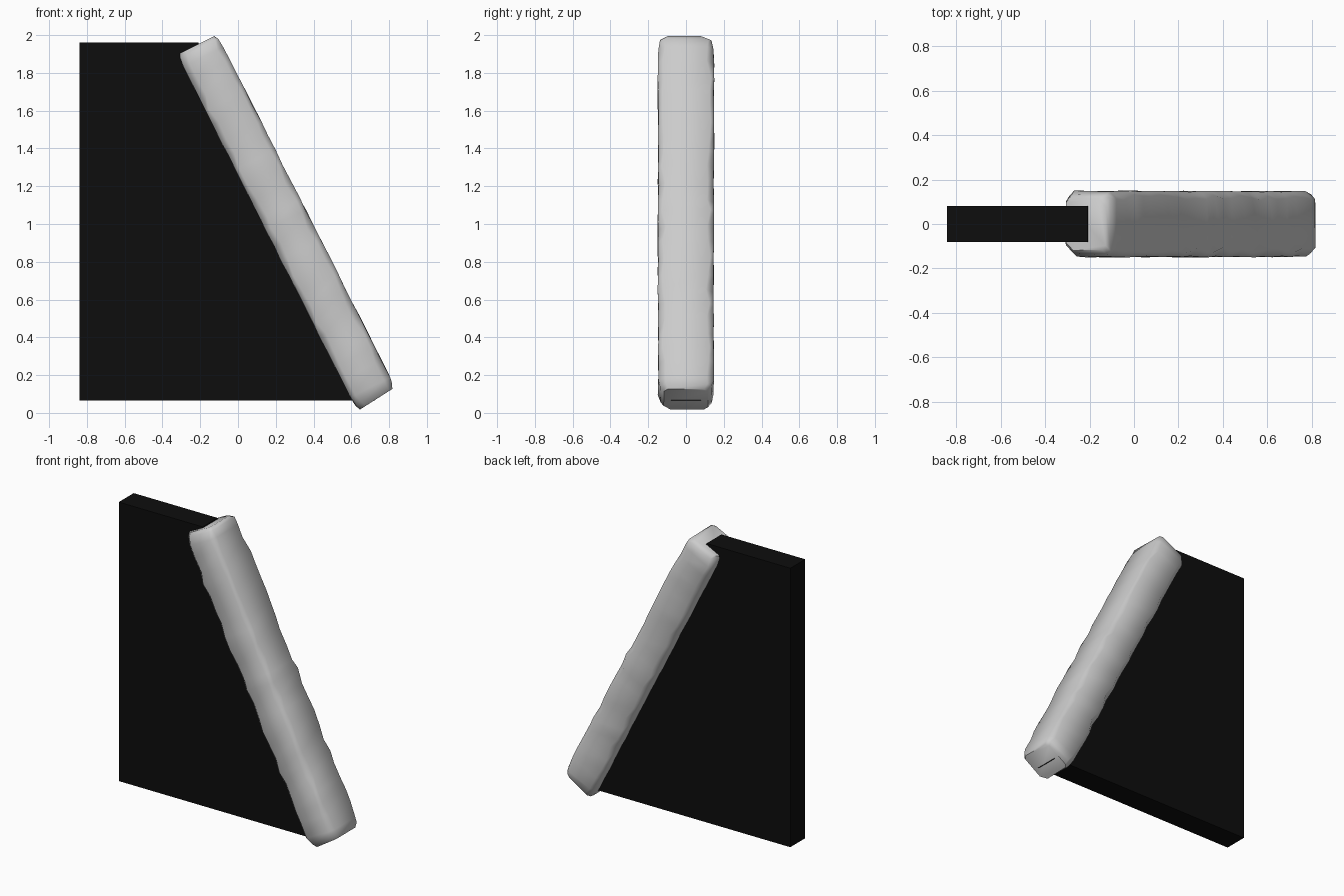
import bpy, bmesh, math, random
from mathutils import Vector

random.seed(4)
if "Cube" in bpy.data.objects:
    bpy.data.objects.remove(bpy.data.objects["Cube"], do_unlink=True)


def material(name, color):
    mat = bpy.data.materials.new(name)
    mat.use_nodes = True
    mat.diffuse_color = color
    bsdf = mat.node_tree.nodes["Principled BSDF"]
    bsdf.inputs["Base Color"].default_value = color
    bsdf.inputs["Roughness"].default_value = 0.8
    return mat


def finish(name, bm, mat):
    bmesh.ops.recalc_face_normals(bm, faces=bm.faces)
    mesh = bpy.data.meshes.new(name)
    bm.to_mesh(mesh)
    bm.free()
    mesh.materials.append(mat)
    obj = bpy.data.objects.new(name, mesh)
    bpy.context.collection.objects.link(obj)
    return obj


black = material("black panel", (0.004, 0.004, 0.004, 1))
stone = material("pale grey stone", (0.6, 0.6, 0.6, 1))

# Flat panel whose sloping edge is buried along the middle of the beam
bm = bmesh.new()
outline = [(-0.84, 0.065), (0.725, 0.065), (-0.21, 1.96), (-0.84, 1.96)]
face = bm.faces.new([bm.verts.new((x, -0.08, z)) for x, z in outline])
side = bmesh.ops.extrude_face_region(bm, geom=[face])["geom"]
bmesh.ops.translate(bm, vec=(0, 0.16, 0),
                    verts=[v for v in side if isinstance(v, bmesh.types.BMVert)])
finish("panel", bm, black)

# Leaning stone beam: a loft of chipped, chamfered rectangles
centre = Vector((0.258, 0, 1.01))
along = Vector((-0.451, 0, 0.893))
across = Vector((0.893, 0, 0.451))
HALF_U, HALF_Y = 0.119, 0.147


def ring(bm, t, inset=0.0, skew=0.0):
    """Eight-sided section at distance t, with uneven corner chamfers."""
    verts = []
    for su, sy in ((1, 1), (-1, 1), (-1, -1), (1, -1)):
        cut = random.uniform(0.016, 0.04)
        u = su * (HALF_U - inset * 0.6 + random.uniform(-0.003, 0.002))
        y = sy * (HALF_Y - inset + random.uniform(-0.003, 0.003))
        pair = [(u, y - sy * cut), (u - su * cut, y)]
        if su * sy < 0:
            pair.reverse()
        for pu, py in pair:
            pos = centre + along * (t + skew * pu) + across * pu
            verts.append(bm.verts.new((pos.x, py, pos.z)))
    return verts


bm = bmesh.new()
steps = 22
rings = [ring(bm, -1.05, 0.03, 0.1), ring(bm, -1.025, 0.012, 0.1)]
for i in range(steps + 1):
    wobble = random.uniform(-0.015, 0.015) if 0 < i < steps else 0
    rings.append(ring(bm, -0.98 + 1.96 * i / steps + wobble))
rings += [ring(bm, 1.03, 0.012), ring(bm, 1.052, 0.03)]

for low, high in zip(rings, rings[1:]):
    for j in range(8):
        k = (j + 1) % 8
        bm.faces.new((low[j], low[k], high[k], high[j]))
bm.faces.new(rings[0])
bm.faces.new(rings[-1])
beam = finish("beam", bm, stone)

# Smooth worn surfaces, keeping the end edges crisp
bpy.ops.object.select_all(action="DESELECT")
beam.select_set(True)
bpy.context.view_layer.objects.active = beam
bpy.ops.object.shade_smooth_by_angle(angle=math.radians(50))
